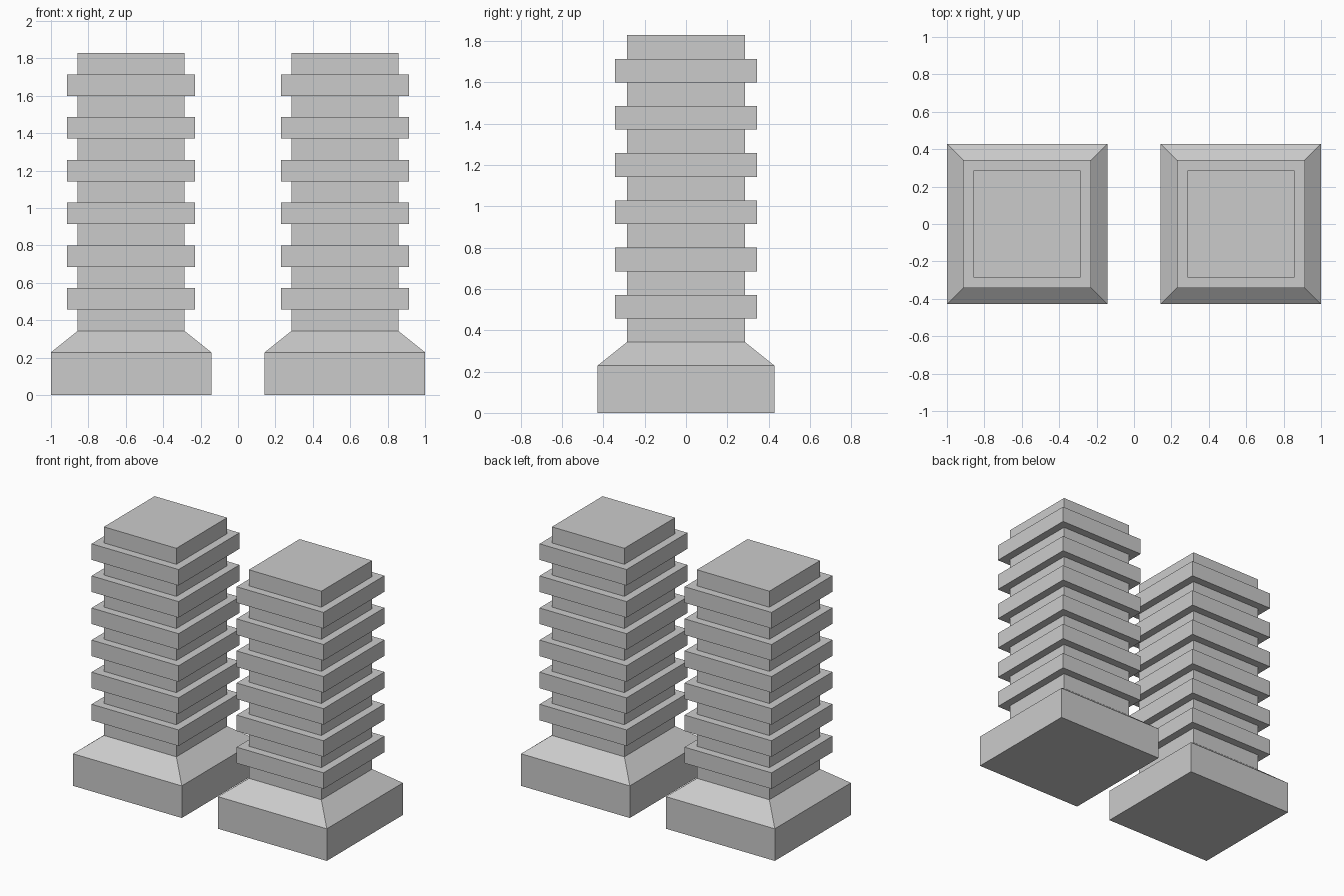
import bpy, bmesh

if "Cube" in bpy.data.objects:
    bpy.data.objects.remove(bpy.data.objects["Cube"])

S = 0.8 / 7                      # storey height
BASE, SHAFT, RING = 3 / 7, 2 / 7, 2.4 / 7   # half widths

# Stepped profile (half width, height): plinth, sloped shoulder, shaft with six ledges
profile = [(BASE, 0), (BASE, 2 * S), (SHAFT, 3 * S)]
for i in range(6):
    z = (4 + 2 * i) * S
    profile += [(SHAFT, z), (RING, z), (RING, z + S), (SHAFT, z + S)]
profile.append((SHAFT, 16 * S))


def tower(name, x):
    """Square tower skinned from the stepped profile."""
    bm = bmesh.new()
    loops = [[bm.verts.new((sx * r, sy * r, z))
              for sx, sy in ((-1, -1), (1, -1), (1, 1), (-1, 1))]
             for r, z in profile]
    for a, b in zip(loops, loops[1:]):
        for k in range(4):
            n = (k + 1) % 4
            bm.faces.new((a[k], a[n], b[n], b[k]))
    bm.faces.new(loops[0][::-1])
    bm.faces.new(loops[-1])
    bmesh.ops.recalc_face_normals(bm, faces=bm.faces)
    mesh = bpy.data.meshes.new(name)
    bm.to_mesh(mesh)
    bm.free()
    ob = bpy.data.objects.new(name, mesh)
    ob.location.x = x
    bpy.context.collection.objects.link(ob)


# Matching pair of towers
tower("left_tower", -4 / 7)
tower("right_tower", 4 / 7)
